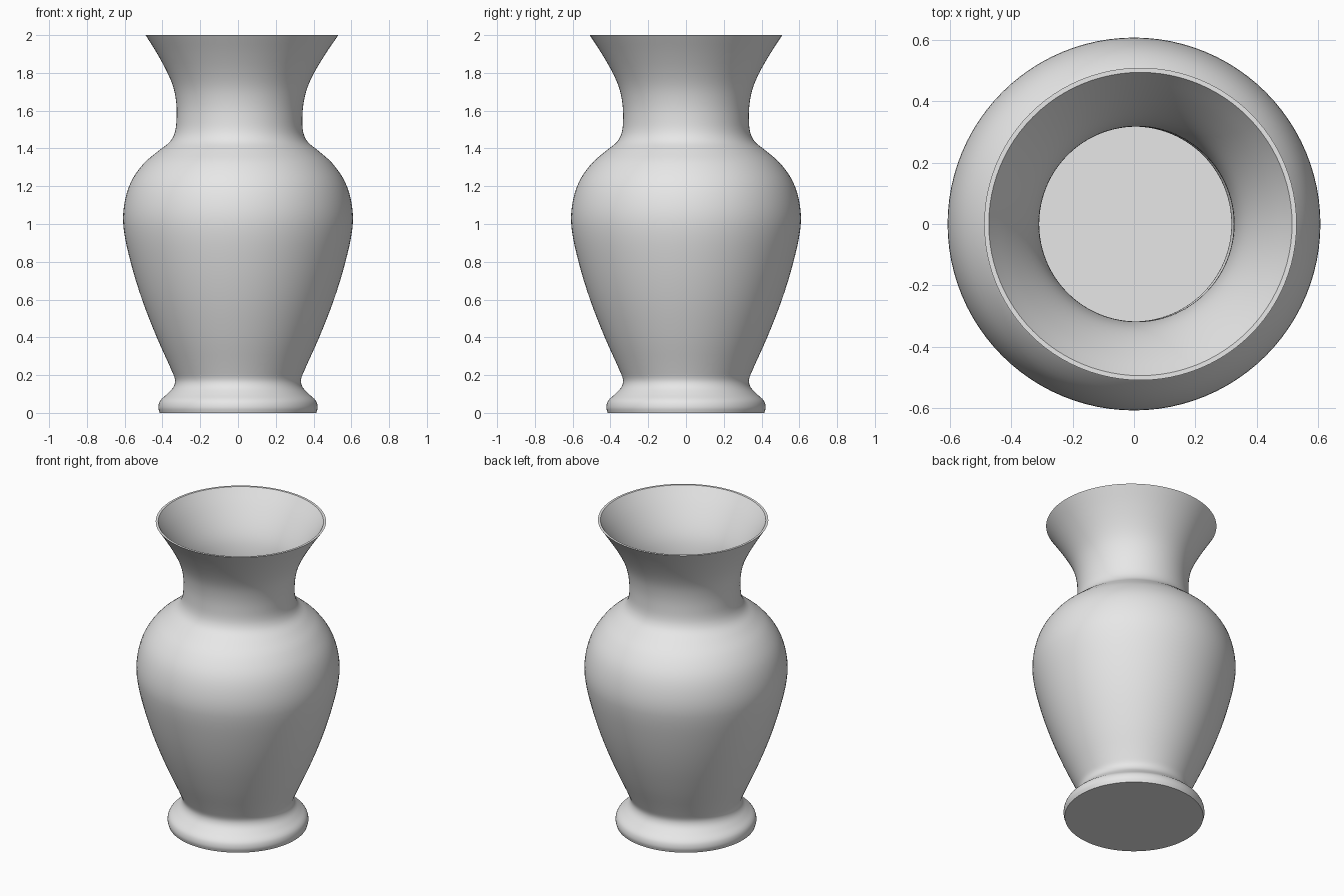
import bpy, bmesh, math
from mathutils import Vector
from mathutils.geometry import interpolate_bezier

default = bpy.data.objects.get("Cube")
if default:
    bpy.data.objects.remove(default, do_unlink=True)

SIDES = 96
WALL = 0.015
FLOOR = 0.02

# Outer profile: (radius, height) from foot to rim
OUTLINE = [(0.415, 0.0), (0.422, 0.03), (0.412, 0.065), (0.375, 0.1),
           (0.343, 0.135), (0.333, 0.17), (0.345, 0.21), (0.43, 0.4),
           (0.508, 0.6), (0.569, 0.8), (0.606, 0.98), (0.603, 1.1),
           (0.568, 1.22), (0.5, 1.32), (0.42, 1.39), (0.365, 1.435),
           (0.34, 1.485), (0.333, 1.56), (0.337, 1.64), (0.354, 1.72),
           (0.388, 1.8), (0.445, 1.9), (0.51, 2.0)]


def smooth_profile(points, steps=5):
    """Smooth curve through all the points."""
    pts = [Vector(p) for p in points]
    pts = [2 * pts[0] - pts[1]] + pts + [2 * pts[-1] - pts[-2]]
    curve = []
    for a, b, c, d in zip(pts, pts[1:], pts[2:], pts[3:]):
        span = (c - b).length
        h1 = (c - a).normalized() * span / 3
        h2 = (d - b).normalized() * span / 3
        curve += interpolate_bezier(b, b + h1, c - h2, c, steps)[:-1]
    return [p.to_2d() for p in curve] + [pts[-2]]


def add_ring(bm, radius, z):
    # The neck leans slightly towards +x
    lean = max(0.0, z - 1.3) * 0.03
    ring = []
    for i in range(SIDES):
        a = math.tau * i / SIDES
        ring.append(bm.verts.new((lean + radius * math.cos(a), radius * math.sin(a), z)))
    return ring


# Vase wall: up the outside, over the rim, down the inside to the floor
outer = smooth_profile(OUTLINE)
inner = [Vector((p.x - WALL, p.y)) for p in reversed(outer) if p.y > FLOOR]
inner.append(Vector((inner[-1].x, FLOOR)))

bm = bmesh.new()
rings = [add_ring(bm, p.x, p.y) for p in outer + inner]
for low, high in zip(rings, rings[1:]):
    for i in range(SIDES):
        j = (i + 1) % SIDES
        bm.faces.new((low[i], low[j], high[j], high[i]))
bm.faces.new(list(reversed(rings[0])))   # underside
bm.faces.new(rings[-1])                  # inside floor
bmesh.ops.recalc_face_normals(bm, faces=bm.faces)

mesh = bpy.data.meshes.new("vase")
bm.to_mesh(mesh)
bm.free()
vase = bpy.data.objects.new("vase", mesh)
bpy.context.collection.objects.link(vase)

# Plain light grey ceramic
grey = (0.8, 0.8, 0.8, 1.0)
mat = bpy.data.materials.new("light_grey_ceramic")
mat.use_nodes = True
mat.diffuse_color = grey
mat.node_tree.nodes["Principled BSDF"].inputs["Base Color"].default_value = grey
mesh.materials.append(mat)

# Smooth body with crisp rim and base edges
bpy.ops.object.select_all(action='DESELECT')
vase.select_set(True)
bpy.context.view_layer.objects.active = vase
bpy.ops.object.shade_smooth_by_angle(angle=math.radians(35))
